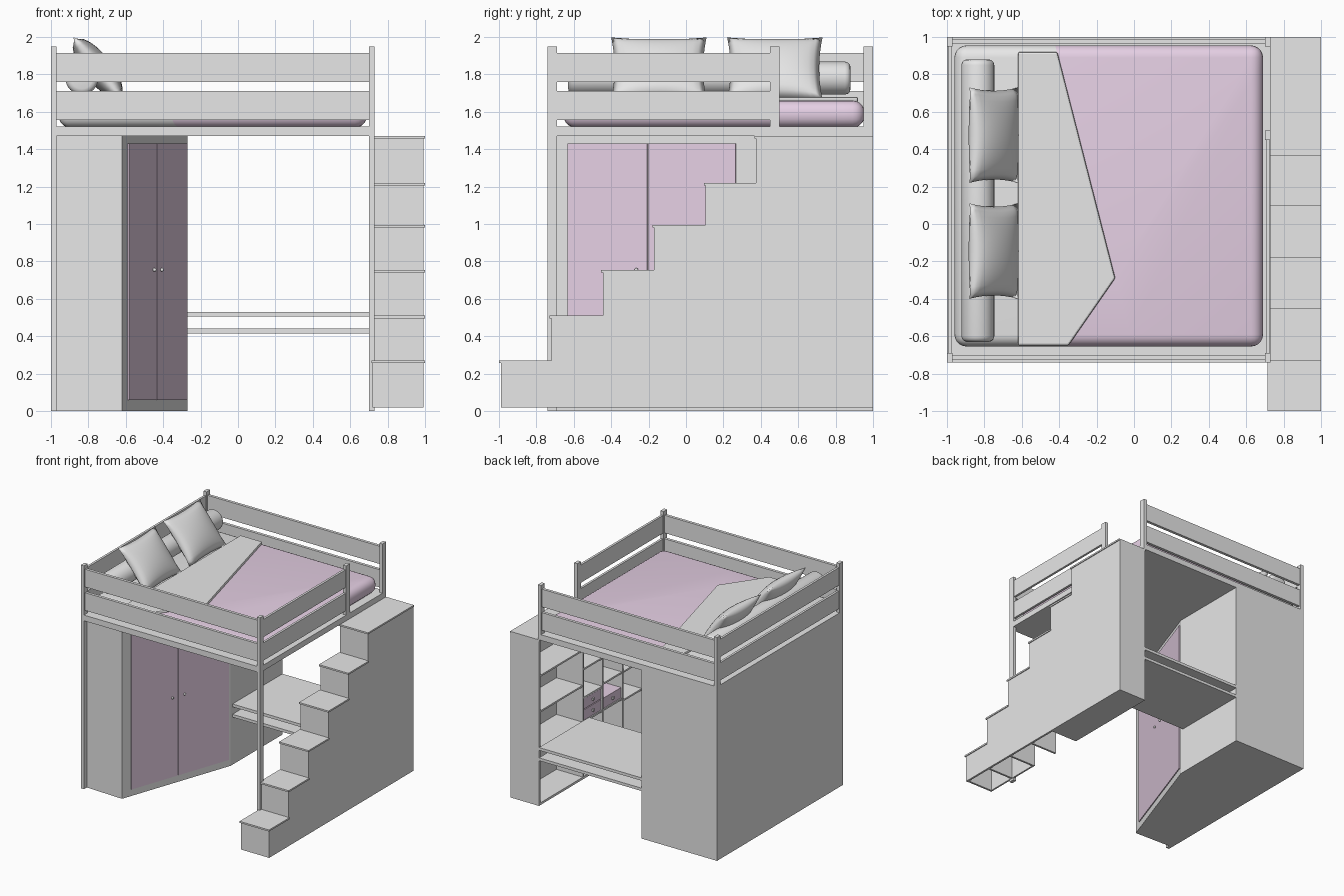
import bpy, bmesh, math
from mathutils import Vector

if "Cube" in bpy.data.objects:
    bpy.data.objects.remove(bpy.data.objects["Cube"])


def mat(name, c):
    m = bpy.data.materials.new(name)
    m.diffuse_color = (*c, 1)
    m.use_nodes = True
    m.node_tree.nodes["Principled BSDF"].inputs["Base Color"].default_value = m.diffuse_color
    return m


GREY = mat("light grey", (0.8, 0.8, 0.8))
PINK = mat("soft mauve", (0.79, 0.63, 0.78))


def finish(name, bm, m, bevel=0, seg=3, smooth=False):
    me = bpy.data.meshes.new(name)
    bm.to_mesh(me)
    bm.free()
    ob = bpy.data.objects.new(name, me)
    bpy.context.collection.objects.link(ob)
    me.materials.append(m)
    if bevel:
        b = ob.modifiers.new("bevel", "BEVEL")
        b.width, b.segments = bevel, seg
    if smooth:
        for p in me.polygons:
            p.use_smooth = True
    return ob


def box(name, x, y, z, m=GREY, **kw):
    bm = bmesh.new()
    bmesh.ops.create_cube(bm, size=1)
    for v in bm.verts:
        v.co = Vector([(a + b) / 2 + c * (b - a) for (a, b), c in zip((x, y, z), v.co)])
    return finish(name, bm, m, **kw)


def prism(name, pts, vec, m=GREY, open_base=False, **kw):
    bm = bmesh.new()
    f = bm.faces.new([bm.verts.new(p) for p in pts])
    r = bmesh.ops.extrude_face_region(bm, geom=[f], use_keep_orig=not open_base)
    for v in [g for g in r["geom"] if isinstance(g, bmesh.types.BMVert)]:
        v.co += Vector(vec)
    bmesh.ops.recalc_face_normals(bm, faces=bm.faces)
    return finish(name, bm, m, **kw)


# --- bed platform, posts and rails
box("bed_platform", (-1, 0.73), (-0.74, 1), (1.47, 1.52))
for name, px, py, z0 in (("front_left_post", -1, -0.74, 0), ("front_right_post", 0.7, -0.74, 0),
                         ("back_left_post", -1, 0.95, 1.47), ("back_right_post", 0.7, 0.95, 1.47),
                         ("entry_post", 0.7, 0.45, 1.5)):
    box(name, (px, px + 0.03), (py, py + 0.05), (z0, 1.95))
for i, z in enumerate(((1.555, 1.71), (1.76, 1.915))):
    box(f"front_rail_{i}", (-0.97, 0.7), (-0.725, -0.7), z)
    box(f"back_rail_{i}", (-0.97, 0.7), (0.965, 0.99), z)
    box(f"left_rail_{i}", (-0.995, -0.975), (-0.69, 0.95), z)
    box(f"right_rail_{i}", (0.705, 0.725), (-0.69, 0.45), z)

# --- mattress: the part on the pillow side of the fold is grey
TIP, FA, FB = Vector((-0.10, -0.29, 0)), Vector((-0.42, 0.95, 0)), Vector((-0.35, -0.65, 0))
mattress = box("mattress", (-0.96, 0.69), (-0.655, 0.955), (1.515, 1.66), PINK, bevel=0.065, seg=5)
bpy.context.view_layer.objects.active = mattress
mattress.select_set(True)
bpy.ops.object.modifier_apply(modifier="bevel")
mattress.data.materials.append(GREY)
bm = bmesh.new()
bm.from_mesh(mattress.data)
normals = []
for end, s in ((FA, 1), (FB, -1)):
    d = end - TIP
    n = Vector((d.y, -d.x, 0)) * s          # points to the foot of the bed
    normals.append(n)
    bmesh.ops.bisect_plane(bm, geom=bm.verts[:] + bm.edges[:] + bm.faces[:], plane_co=TIP, plane_no=n)
for f in bm.faces:
    c = f.calc_center_median() - TIP
    f.material_index = int(all(n.dot(c) < 0 for n in normals))
    f.smooth = True
bm.to_mesh(mattress.data)
bm.free()
bpy.ops.object.shade_smooth_by_angle(angle=math.radians(40))

# folded-back sheet
prism("folded_sheet", [(-0.62, -0.65, 1.65), (-0.35, -0.65, 1.65), (-0.1, -0.29, 1.65),
                       (-0.41, 0.92, 1.65), (-0.62, 0.92, 1.65)], (0, 0, 0.03), bevel=0.01, seg=2)

# --- bolster
bm = bmesh.new()
bmesh.ops.create_cone(bm, cap_ends=True, segments=32, radius1=0.088, radius2=0.088, depth=1.51)
bolster = finish("bolster", bm, GREY, bevel=0.03, smooth=True)
bolster.location = (-0.835, 0.125, 1.78)
bolster.rotation_euler.x = math.pi / 2

# --- two pillows leaning on the bolster: puffed grids with pinched edges
for i, cy in enumerate((-0.145, 0.475)):
    bm = bmesh.new()
    for s in (1, -1):
        g = bmesh.ops.create_grid(bm, x_segments=16, y_segments=16, size=1)
        for v in g["verts"]:
            a, b = v.co.x, v.co.y
            puff = max(0, (1 - a * a) * (1 - b * b)) ** 0.5
            v.co = Vector((0.21 * a * (1 - 0.07 * (1 - b * b)),
                           0.255 * b * (1 - 0.07 * (1 - a * a)), s * 0.075 * puff))
        if s < 0:
            bmesh.ops.reverse_faces(bm, faces=list({f for v in g["verts"] for f in v.link_faces}))
    bmesh.ops.remove_doubles(bm, verts=bm.verts, dist=0.0005)
    p = finish(f"pillow_{i}", bm, GREY, smooth=True)
    p.location = (-0.75, cy, 1.832)
    p.rotation_euler.y = math.radians(52)

# --- corner wardrobe, hollow and open below, with two doors on the slanted face
A, B = Vector((-0.62, -0.715, 0)), Vector((-0.27, 0.285, 0))
w = prism("wardrobe", [(-0.99, -0.70, 0), A, B, (-0.27, 1, 0), (-1, 1, 0), (-1, -0.70, 0)],
          (0, 0, 1.47), open_base=True)
sol = w.modifiers.new("wall", "SOLIDIFY")
sol.thickness, sol.offset = 0.02, -1
d = (B - A).normalized()
out = Vector((d.y, -d.x, 0))
L = (B - A).length
for i, (s, e) in enumerate(((0.088, L * 0.508), (L * 0.514, L - 0.02))):
    p, q = A + d * s, A + d * e
    up0, up1 = Vector((0, 0, 0.06)), Vector((0, 0, 1.43))
    prism(f"wardrobe_door_{i}", [p + up0, q + up0, q + up1, p + up1], out * 0.008, PINK)
    bm = bmesh.new()
    bmesh.ops.create_uvsphere(bm, u_segments=12, v_segments=8, radius=0.01)
    k = finish(f"door_knob_{i}", bm, GREY, smooth=True)
    k.location = A + d * (L * 0.511 + (i - 0.5) * 0.12) + out * 0.016 + Vector((0, 0, 0.755))

# --- desk with a lower shelf
box("desk_top", (-0.27, 0.72), (0.31, 1), (0.505, 0.53))
box("desk_shelf", (-0.27, 0.72), (0.31, 1), (0.415, 0.44))

# --- storage stairs: stepped side, treads, risers that double as bookcase dividers
FRONT = [-1, -0.73, -0.455, -0.18, 0.095, 0.365]
TOP = [0.27, 0.51, 0.755, 0.995, 1.22, 1.47]
prof = [(0.975, 1, 0.02), (0.975, -0.99, 0.02)]
for y, z in zip(FRONT, TOP):
    if prof[-1][2] > 0.02:
        prof.append((0.975, y + 0.01, prof[-1][2]))
    prof.append((0.975, y + 0.01, z - 0.012))
prof.append((0.975, 1, 1.458))
prism("stair_side", prof, (0.018, 0, 0))
box("stair_back", (0.72, 0.975), (0.982, 1), (0.02, 1.458))
box("bookcase_floor", (0.72, 0.975), (0.11, 0.982), (0.02, 0.04))
for i, (y, z) in enumerate(zip(FRONT, TOP)):
    end = FRONT[i + 1] + 0.012 if i < 5 else 1
    box(f"tread_{i}", (0.715, 1), (y, end), (z - 0.014, z))
    box(f"riser_{i}", (0.72, 0.975), (y + 0.012, y + 0.03), (0.02, z - 0.014))
    if i < 2:   # lowest steps are closed on the inner side
        box(f"inner_panel_{i}", (0.72, 0.735), (y + 0.03, end), (0.02, z - 0.014))
for i, levels in ((5, (0.52, 0.84, 1.15)), (4, (0.52, 0.73, 0.98)), (3, (0.52, 0.75)), (2, (0.5,))):
    y1 = FRONT[i + 1] + 0.012 if i < 5 else 0.982
    for j, z in enumerate(levels):
        box(f"bookcase_shelf_{i}_{j}", (0.725, 0.975), (FRONT[i] + 0.03, y1), (z - 0.015, z))

# small drawers above the desk
for i, (y0, y1, z0, z1) in enumerate(((0.13, 0.37, 0.525, 0.615), (0.13, 0.37, 0.622, 0.712),
                                      (-0.145, 0.1, 0.525, 0.615))):
    box(f"drawer_{i}", (0.728, 0.96), (y0, y1), (z0, z1), PINK)
    box(f"drawer_knob_{i}", (0.714, 0.728), ((y0 + y1) / 2 - 0.01, (y0 + y1) / 2 + 0.01),
        ((z0 + z1) / 2 - 0.01, (z0 + z1) / 2 + 0.01))
